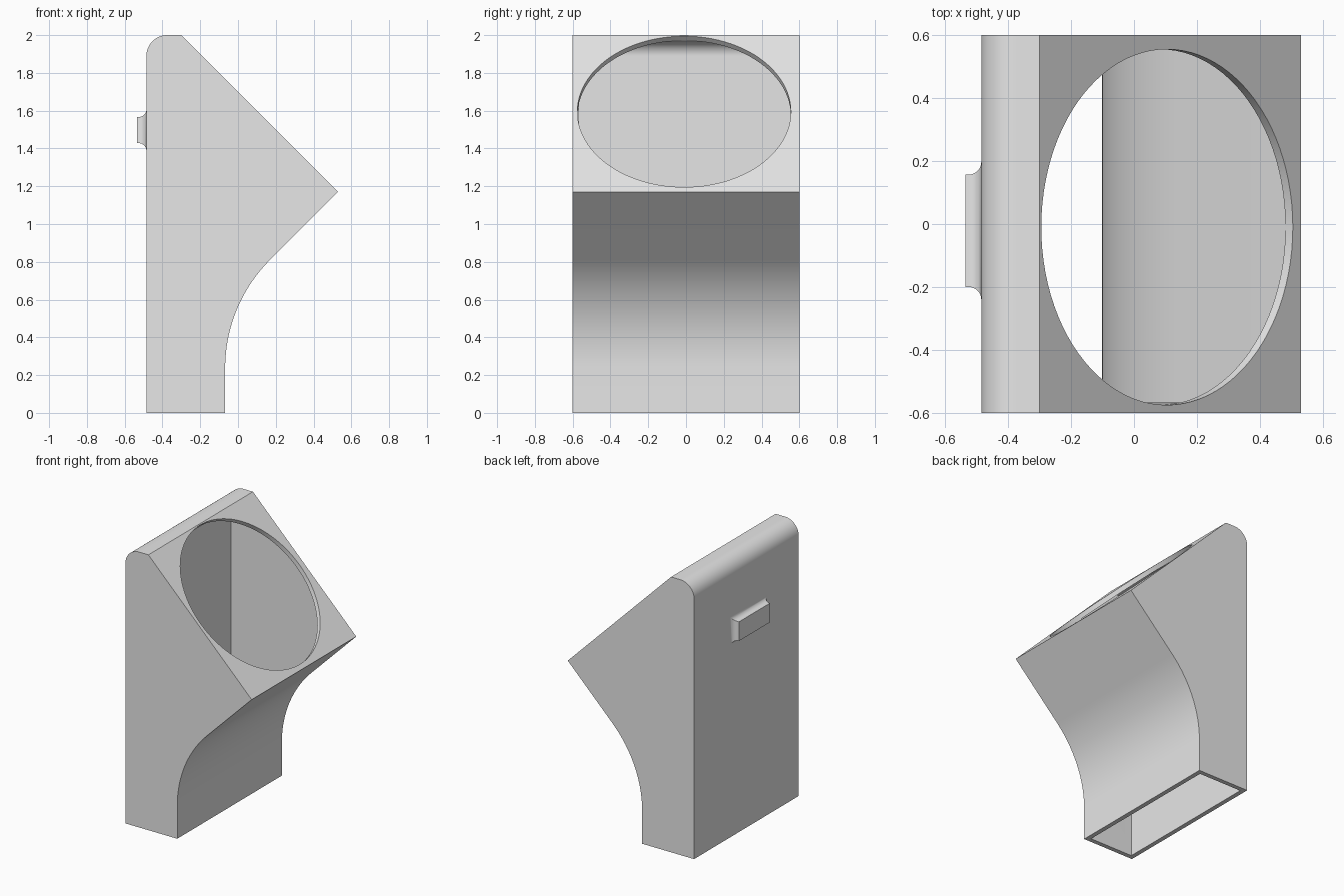
import bpy, bmesh, math
from mathutils import Vector, Matrix

cube = bpy.data.objects.get("Cube")
if cube:
    bpy.data.objects.remove(cube, do_unlink=True)

WALL = 0.033
HALF_Y = 0.6
BACK_X, FOOT_X = -0.485, -0.068

grey = bpy.data.materials.new("plain grey")
grey.use_nodes = True
colour = (0.8, 0.8, 0.8, 1)
grey.diffuse_color = colour
grey.node_tree.nodes["Principled BSDF"].inputs["Base Color"].default_value = colour


def make_object(name, bm):
    bmesh.ops.recalc_face_normals(bm, faces=bm.faces)
    mesh = bpy.data.meshes.new(name)
    bm.to_mesh(mesh)
    bm.free()
    mesh.materials.append(grey)
    obj = bpy.data.objects.new(name, mesh)
    bpy.context.collection.objects.link(obj)
    return obj


def arc(cx, cz, radius, start, end, steps):
    angles = [math.radians(start + (end - start) * i / steps) for i in range(steps + 1)]
    return [(cx + radius * math.cos(a), cz + radius * math.sin(a)) for a in angles]


def duct_profile(inset, bottom):
    """Side outline of the duct, moved inwards by inset."""
    diag = inset * math.sqrt(2)
    bend = 0.81
    pts = [(BACK_X + inset, bottom), (FOOT_X - inset, bottom)]
    pts += arc(FOOT_X + bend, 0.237, bend + inset, 180, 135, 24)
    pts.append((0.53 - diag, 1.17))
    pts.append((-0.30 + inset - diag, 2 - inset))
    pts += arc(BACK_X + 0.11, 1.89, 0.11 - inset, 90, 180, 16)
    return pts


def extrude_profile(name, pts, half):
    bm = bmesh.new()
    face = bm.faces.new([bm.verts.new((x, -half, z)) for x, z in pts])
    out = bmesh.ops.extrude_face_region(bm, geom=[face])
    moved = [v for v in out["geom"] if isinstance(v, bmesh.types.BMVert)]
    bmesh.ops.translate(bm, verts=moved, vec=(0, 2 * half, 0))
    return make_object(name, bm)


def cut(target, cutter):
    cutter.hide_render = True
    mod = target.modifiers.new("cut", "BOOLEAN")
    mod.operation = "DIFFERENCE"
    mod.solver = "EXACT"
    mod.object = cutter
    select(target)
    bpy.ops.object.modifier_apply(modifier=mod.name)
    bpy.data.objects.remove(cutter, do_unlink=True)


def select(obj):
    bpy.ops.object.select_all(action="DESELECT")
    obj.select_set(True)
    bpy.context.view_layer.objects.active = obj


# Hollow duct, open at the foot
body = extrude_profile("duct_body", duct_profile(0, 0), HALF_Y)
cut(body, extrude_profile("cavity_cutter", duct_profile(WALL, -0.1), HALF_Y - WALL))

# Round opening through the sloping face
normal = Vector((1, 0, 1)).normalized()
inner, outer = -WALL - 0.001, 0.1
centre = Vector((0.105, -0.01, 1.595)) + normal * (inner + outer) / 2
bm = bmesh.new()
bmesh.ops.create_cone(bm, cap_ends=True, segments=96, radius1=0.565, radius2=0.565,
                      depth=outer - inner,
                      matrix=Matrix.Translation(centre) @ Matrix.Rotation(math.radians(45), 4, "Y"))
cut(body, make_object("opening_cutter", bm))

# Small rectangular tab on the back wall, flared where it meets the wall
flare = 0.04
rings = [(-0.535, 0)]
rings += [(BACK_X - flare + flare * math.sin(a), flare * (1 - math.cos(a)))
          for a in (math.pi / 2 * i / 8 for i in range(9))]
rings.append((BACK_X + 0.01, flare))
bm = bmesh.new()
loops = []
for x, grow in rings:
    y0, y1 = -0.2 - grow, 0.157 + grow
    z0, z1 = 1.428 - grow, 1.567 + grow
    loops.append([bm.verts.new((x, y, z)) for y, z in ((y0, z0), (y1, z0), (y1, z1), (y0, z1))])
for a, b in zip(loops, loops[1:]):
    for i in range(4):
        j = (i + 1) % 4
        bm.faces.new((a[i], a[j], b[j], b[i]))
bm.faces.new(loops[0])
bm.faces.new(loops[-1])
tab = make_object("back_tab", bm)

for obj in (body, tab):
    select(obj)
    bpy.ops.object.shade_smooth_by_angle(angle=math.radians(30))
